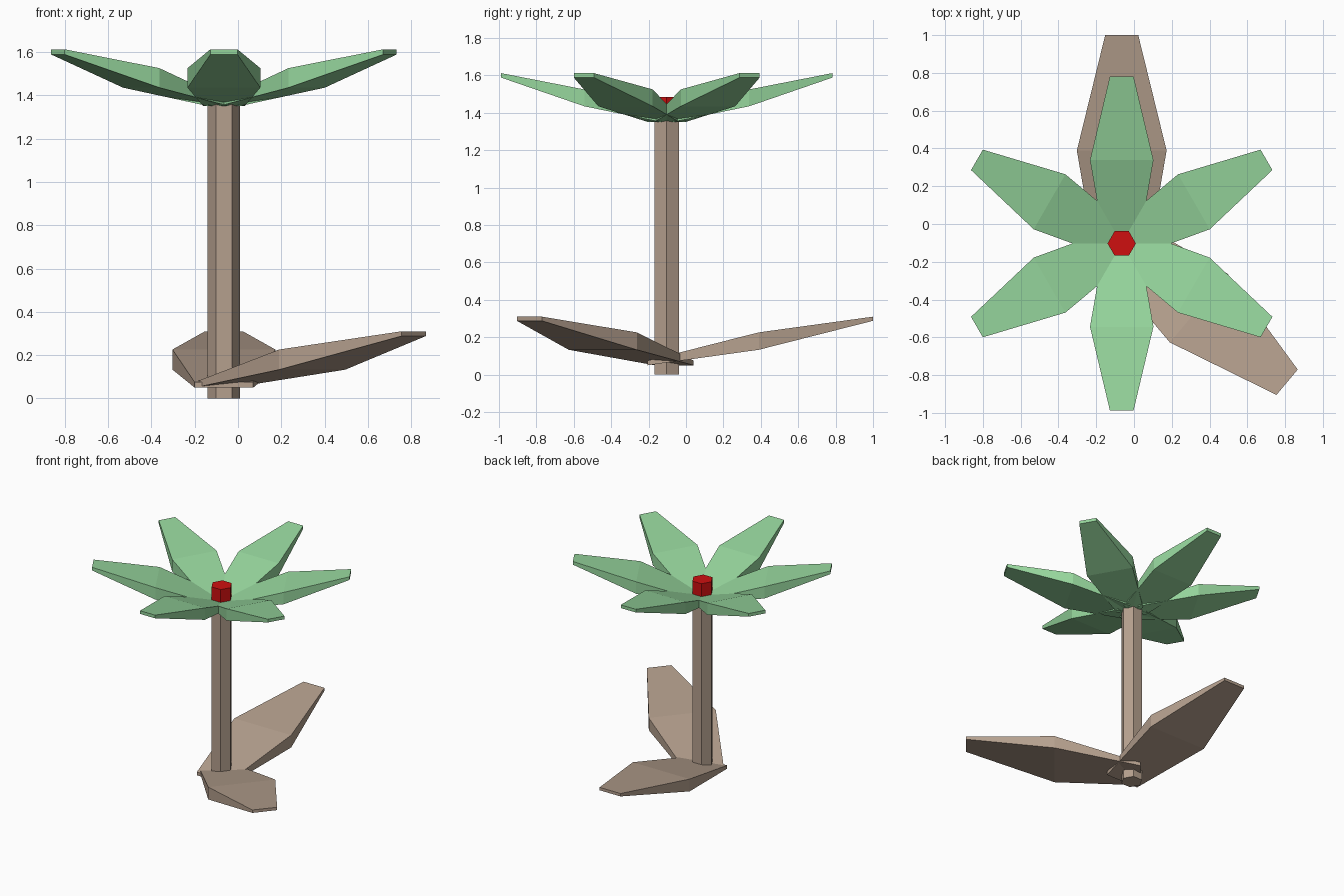
import bpy, bmesh, math
from mathutils import Matrix, Vector

if "Cube" in bpy.data.objects:
    bpy.data.objects.remove(bpy.data.objects["Cube"])

CX, CY = -0.065, -0.103  # stem axis


def material(name, rgb):
    m = bpy.data.materials.new(name)
    m.diffuse_color = (*rgb, 1)
    m.use_nodes = True
    m.node_tree.nodes["Principled BSDF"].inputs["Base Color"].default_value = m.diffuse_color
    return m


BROWN = material("stem brown", (0.46, 0.35, 0.27))
GREEN = material("petal green", (0.30, 0.66, 0.33))
RED = material("centre red", (0.62, 0.005, 0.005))


def finish(bm, name, mat):
    bmesh.ops.recalc_face_normals(bm, faces=bm.faces)
    me = bpy.data.meshes.new(name)
    bm.to_mesh(me)
    bm.free()
    me.materials.append(mat)
    ob = bpy.data.objects.new(name, me)
    bpy.context.collection.objects.link(ob)
    return ob


def hex_post(name, radius, z0, z1, mat):
    """Hexagonal column with corners pointing along x."""
    bm = bmesh.new()
    rings = [[bm.verts.new((CX + radius * math.cos(math.radians(60 * i)),
                            CY + radius * math.sin(math.radians(60 * i)), z))
              for i in range(6)] for z in (z0, z1)]
    for i in range(6):
        j = (i + 1) % 6
        bm.faces.new((rings[0][i], rings[0][j], rings[1][j], rings[1][i]))
    for r in rings:
        bm.faces.new(r)
    return finish(bm, name, mat)


def blade(name, angle, z, sections, mat):
    """Petal or leaf: box sections (distance, half width, bottom, top) joined outwards."""
    bm = bmesh.new()
    turn = Matrix.Translation((CX, CY, z)) @ Matrix.Rotation(math.radians(angle), 4, 'Z')
    rings = [[bm.verts.new(turn @ Vector(p)) for p in
              ((d, -w, lo), (d, w, lo), (d, w, hi), (d, -w, hi))]
             for d, w, lo, hi in sections]
    for a, b in zip(rings, rings[1:]):
        for i in range(4):
            j = (i + 1) % 4
            bm.faces.new((a[i], a[j], b[j], b[i]))
    bm.faces.new(rings[0])
    bm.faces.new(rings[-1])
    return finish(bm, name, mat)


# Stem and flower centre
hex_post("stem", 0.075, 0.0, 1.37, BROWN)
hex_post("flower_centre", 0.075, 1.36, 1.485, RED)

# Six petals
PETAL = [(0.03, 0.096, 0.0, 0.025), (0.441, 0.168, 0.085, 0.175), (0.885, 0.0625, 0.238, 0.262)]
for k in range(6):
    blade(f"petal_{k + 1}", 30 + 60 * k, 1.35, PETAL, GREEN)

# Two larger leaves at the foot, same shape as the petals
for name, angle, shift in (("back_leaf", 90, 0.0), ("side_leaf", -40, 0.04)):
    leaf = [(-0.103 + shift, 0.135, 0.0, 0.025),
            (0.492 + shift, 0.2375, 0.083, 0.176),
            (1.103 + shift, 0.0875, 0.238, 0.26)]
    blade(name, angle, 0.05, leaf, BROWN)
